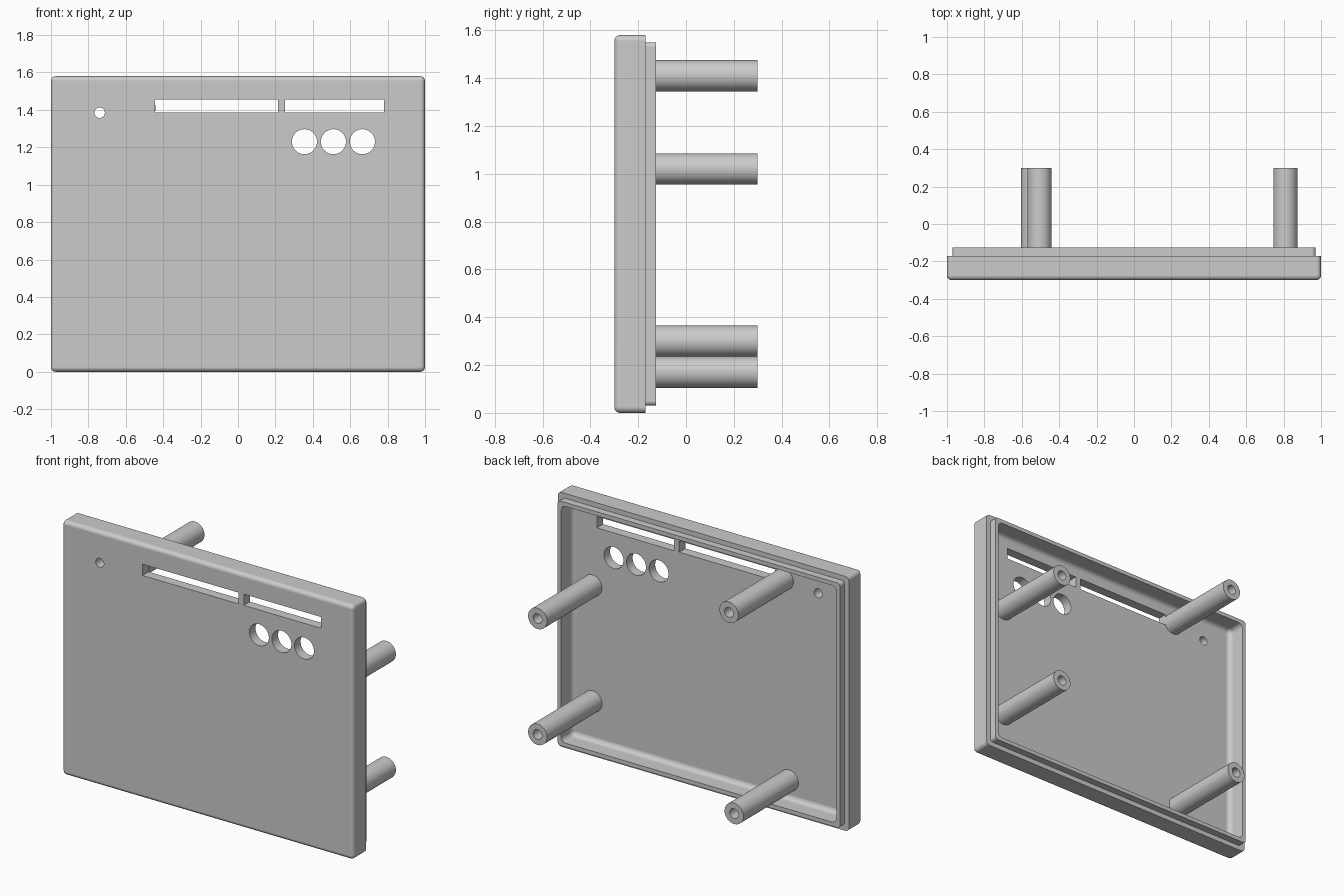
import bpy, bmesh, math

if "Cube" in bpy.data.objects:
    bpy.data.objects.remove(bpy.data.objects["Cube"])

grey = bpy.data.materials.new("plain grey")
grey.diffuse_color = (0.6, 0.6, 0.6, 1)
grey.use_nodes = True
grey.node_tree.nodes["Principled BSDF"].inputs["Base Color"].default_value = grey.diffuse_color

W, H = 1.0, 0.79          # half width, half height
CZ = 0.79                 # panel centre height
FRONT, STEP, RIM, FLOOR, POST_END = -0.30, -0.17, -0.125, -0.24, 0.30


def ring(cx, cz, hw, hh, r, y, seg):
    """Rounded rectangle in the xz plane (a circle when hw = hh = r)."""
    pts = []
    for q, (sx, sz) in enumerate([(1, 1), (-1, 1), (-1, -1), (1, -1)]):
        for k in range(seg + 1):
            a = math.pi / 2 * (q + k / seg)
            pts.append((cx + sx * (hw - r) + r * math.cos(a), y,
                        cz + sz * (hh - r) + r * math.sin(a)))
    return pts


def loft(name, rings):
    """Skin matching rings and cap both ends."""
    bm = bmesh.new()
    loops = [[bm.verts.new(p) for p in pts] for pts in rings]
    n = len(loops[0])
    for a, b in zip(loops, loops[1:]):
        for i in range(n):
            j = (i + 1) % n
            bm.faces.new((a[i], a[j], b[j], b[i]))
    bm.faces.new(loops[0])
    bm.faces.new(loops[-1])
    bmesh.ops.remove_doubles(bm, verts=bm.verts[:], dist=1e-5)
    bmesh.ops.recalc_face_normals(bm, faces=bm.faces[:])
    me = bpy.data.meshes.new(name)
    bm.to_mesh(me)
    bm.free()
    ob = bpy.data.objects.new(name, me)
    bpy.context.collection.objects.link(ob)
    me.materials.append(grey)
    return ob


def activate(ob):
    bpy.ops.object.select_all(action='DESELECT')
    ob.select_set(True)
    bpy.context.view_layer.objects.active = ob


def smooth(ob):
    activate(ob)
    bpy.ops.object.shade_smooth_by_angle(angle=math.radians(35))


# Cover shell: rounded front, stepped lip, hollow back with filleted floor
FR, FI, WALL = 0.025, 0.03, 0.055
section = []              # (inset, y, corner radius)
for k in range(7):
    a = math.pi / 2 * k / 6
    i = FR * (1 - math.sin(a))
    section.append((i, FRONT + FR * (1 - math.cos(a)), FR - i))
section += [(0, STEP, FR), (0.03, STEP, 0.02), (0.03, RIM, 0.02), (WALL, RIM, FI)]
for k in range(7):
    a = math.pi / 2 * k / 6
    i = FI * (1 - math.cos(a))
    section.append((WALL + i, FLOOR + FI * (1 - math.sin(a)), FI - i))
cover = loft("cover_shell", [ring(0, CZ, W - i, H - i, r, y, 6) for i, y, r in section])

# Openings: two slots, three round ports, one small indicator hole
openings = [(-0.115, 1.42, 0.33, 0.035, 0), (0.515, 1.42, 0.265, 0.035, 0),
            (-0.74, 1.385, 0.028, 0.028, 0.028)]
openings += [(x, 1.23, 0.067, 0.067, 0.067) for x in (0.355, 0.51, 0.665)]
for x, z, hw, hh, r in openings:
    cutter = loft("opening_cutter", [ring(x, z, hw, hh, r, y, 10) for y in (-0.4, -0.2)])
    cutter.hide_render = True
    mod = cover.modifiers.new("opening", 'BOOLEAN')
    mod.operation, mod.solver, mod.object = 'DIFFERENCE', 'EXACT', cutter
    activate(cover)
    bpy.ops.object.modifier_apply(modifier=mod.name)
    bpy.data.objects.remove(cutter, do_unlink=True)
smooth(cover)
weighted = cover.modifiers.new("flat panel shading", 'WEIGHTED_NORMAL')
weighted.keep_sharp = True

# Mounting posts with blind screw holes
for x, z in [(-0.505, 1.41), (-0.54, 0.17), (0.81, 1.02), (0.81, 0.30)]:
    profile = [(0.065, FLOOR - 0.005), (0.065, POST_END), (0.03, POST_END), (0.03, 0.05)]
    smooth(loft("mounting_post", [ring(x, z, r, r, r, y, 10) for r, y in profile]))
